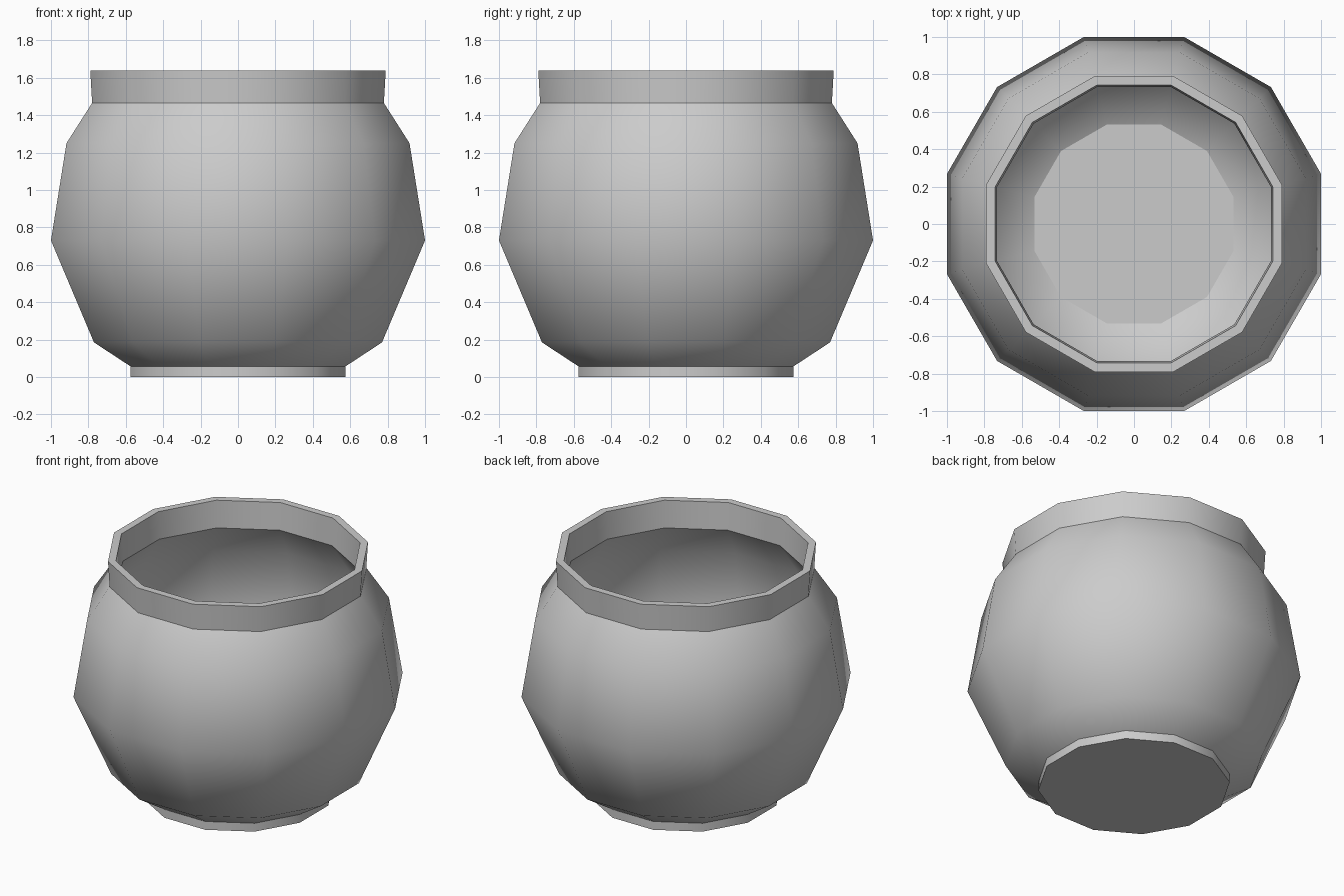
import bpy
import bmesh
import math

cube = bpy.data.objects.get("Cube")
if cube:
    bpy.data.objects.remove(cube, do_unlink=True)

SIDES = 12
STEP = math.tau / SIDES

grey = bpy.data.materials.new("plain_grey")
grey.use_nodes = True
colour = (0.6, 0.6, 0.6, 1.0)
grey.diffuse_color = colour
grey.node_tree.nodes["Principled BSDF"].inputs["Base Color"].default_value = colour


def lathe(name, profile, cap_start=False, cap_end=False):
    """Turn a (flat radius, height) profile into a twelve-sided shell."""
    bm = bmesh.new()
    rings = []
    for flat, z in profile:
        r = flat / math.cos(STEP / 2)
        rings.append([bm.verts.new((r * math.cos((i + 0.5) * STEP),
                                    r * math.sin((i + 0.5) * STEP), z))
                      for i in range(SIDES)])
    for low, high in zip(rings, rings[1:]):
        for i in range(SIDES):
            j = (i + 1) % SIDES
            bm.faces.new((low[i], low[j], high[j], high[i]))
    if cap_start:
        bm.faces.new(rings[0][::-1])
    if cap_end:
        bm.faces.new(rings[-1])
    mesh = bpy.data.meshes.new(name)
    bm.to_mesh(mesh)
    bm.free()
    mesh.materials.append(grey)
    obj = bpy.data.objects.new(name, mesh)
    bpy.context.collection.objects.link(obj)
    bpy.ops.object.select_all(action="DESELECT")
    obj.select_set(True)
    bpy.context.view_layer.objects.active = obj
    bpy.ops.object.shade_smooth_by_angle(angle=math.radians(42))
    return obj


# Short foot with a closed underside
lathe("foot", [(0.575, 0), (0.575, 0.057)], cap_start=True)

# Rounded outer wall
lathe("outer_wall", [(0.575, 0.057), (0.77, 0.185), (1.0, 0.73),
                     (0.917, 1.25), (0.78, 1.465)])

# Upright rim: outside, flat lip, inside
lathe("rim", [(0.78, 1.465), (0.79, 1.64), (0.742, 1.64), (0.733, 1.455)])

# Hollow inside wall and its floor
lathe("inner_wall", [(0.733, 1.455), (0.87, 1.235), (0.95, 0.73),
                     (0.73, 0.215), (0.533, 0.1)])
lathe("floor", [(0.533, 0.1)], cap_end=True)
